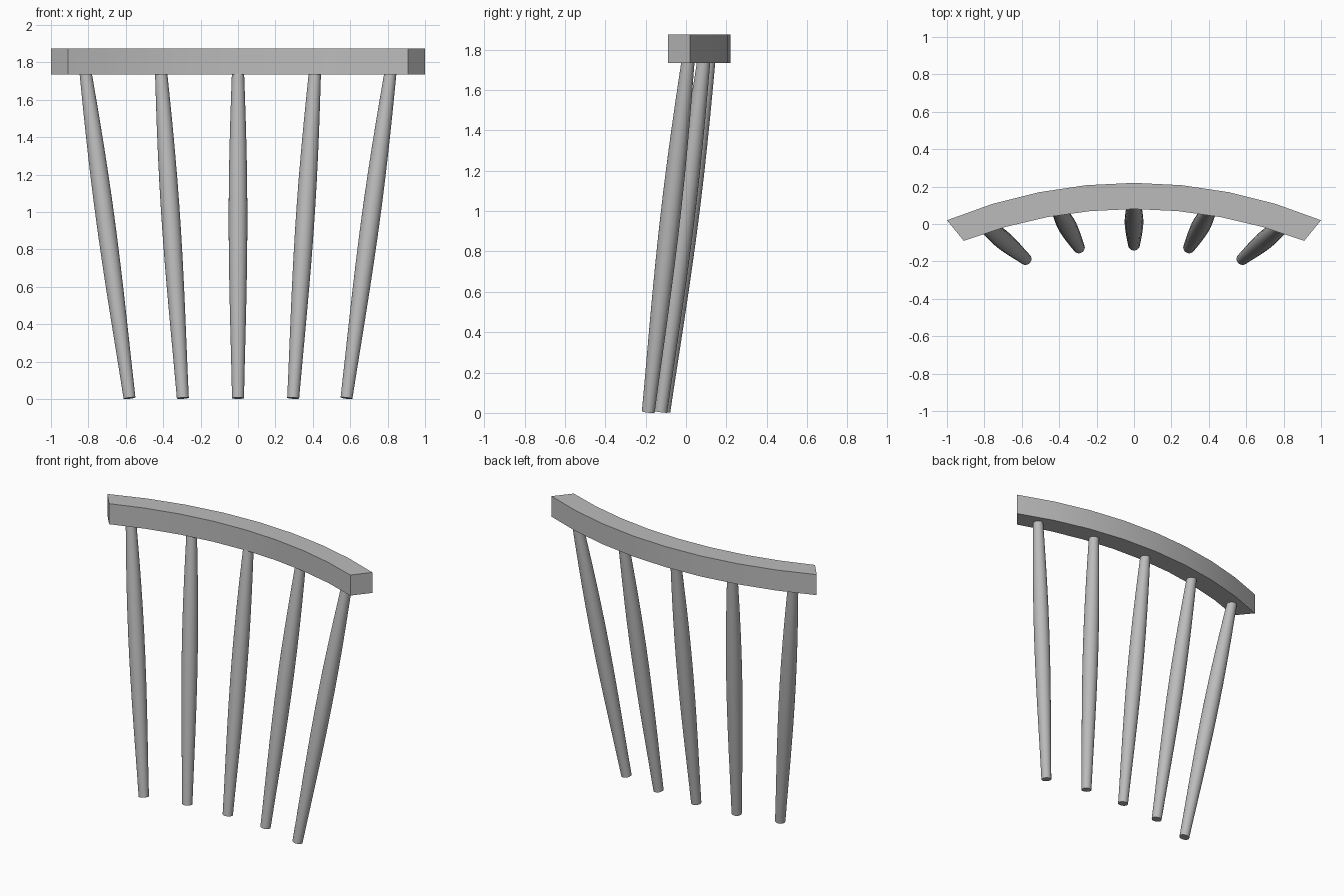
import bpy, bmesh, math
from mathutils import Vector

cube = bpy.data.objects.get("Cube")
if cube:
    bpy.data.objects.remove(cube, do_unlink=True)

grey = bpy.data.materials.new("plain grey")
grey.use_nodes = True
grey.diffuse_color = (0.5, 0.5, 0.5, 1)
grey.node_tree.nodes["Principled BSDF"].inputs["Base Color"].default_value = (0.5, 0.5, 0.5, 1)


def finish(bm, name):
    """Turn a bmesh into a smooth-shaded object with sharp corners."""
    bmesh.ops.recalc_face_normals(bm, faces=bm.faces)
    mesh = bpy.data.meshes.new(name)
    bm.to_mesh(mesh)
    bm.free()
    mesh.materials.append(grey)
    obj = bpy.data.objects.new(name, mesh)
    bpy.context.collection.objects.link(obj)
    bpy.ops.object.select_all(action='DESELECT')
    obj.select_set(True)
    bpy.context.view_layer.objects.active = obj
    bpy.ops.object.shade_smooth_by_angle(angle=math.radians(30))
    return obj


def arc(half_width, apex_y, end_y, steps=8):
    """Points of a shallow circular arc, from -x to +x."""
    sag = apex_y - end_y
    radius = (half_width ** 2 + sag ** 2) / (2 * sag)
    reach = math.asin(half_width / radius)
    angles = [reach * (2 * i / steps - 1) for i in range(steps + 1)]
    return [(radius * math.sin(a), apex_y - radius * (1 - math.cos(a))) for a in angles]


# Curved top rail with mitred ends
RAIL_BOTTOM, RAIL_TOP = 1.735, 1.875
bm = bmesh.new()
rings = []
for (ox, oy), (ix, iy) in zip(arc(1.0, 0.22, 0.02), arc(0.91, 0.08, -0.09)):
    corners = [(ox, oy, RAIL_BOTTOM), (ox, oy, RAIL_TOP),
               (ix, iy, RAIL_TOP), (ix, iy, RAIL_BOTTOM)]
    rings.append([bm.verts.new(c) for c in corners])
for a, b in zip(rings, rings[1:]):
    for k in range(4):
        n = (k + 1) % 4
        bm.faces.new((a[k], a[n], b[n], b[k]))
bm.faces.new(rings[0])
bm.faces.new(rings[-1])
finish(bm, "top_rail")


# Swelling round spindle between two points
def spindle(name, foot, head, sides=24, steps=12):
    foot, head = Vector(foot), Vector(head)
    axis = head - foot
    turn = axis.to_track_quat('Z', 'Y')
    bm = bmesh.new()
    rings = []
    for i in range(steps + 1):
        t = i / steps
        r = 0.032 + 0.018 * math.sin(math.pi * t ** 1.15)
        ring = []
        for k in range(sides):
            a = math.tau * k / sides
            offset = Vector((r * math.cos(a), r * math.sin(a), 0))
            ring.append(bm.verts.new(foot + axis * t + turn @ offset))
        rings.append(ring)
    for a, b in zip(rings, rings[1:]):
        for k in range(sides):
            n = (k + 1) % sides
            bm.faces.new((a[k], a[n], b[n], b[k]))
    bm.faces.new(rings[0])
    bm.faces.new(rings[-1])
    finish(bm, name)


# Fanned row of five spindles, mirrored about the centre
HEAD_Z, FOOT_Z = 1.76, 0.005
spindle("centre_spindle", (0, -0.11, FOOT_Z), (0, 0.115, HEAD_Z))
for side, s in (("left", 1), ("right", -1)):
    spindle(side + "_inner_spindle", (s * 0.295, -0.125, FOOT_Z), (s * 0.412, 0.09, HEAD_Z))
    spindle(side + "_outer_spindle", (s * 0.58, -0.187, FOOT_Z), (s * 0.817, 0.012, HEAD_Z))
